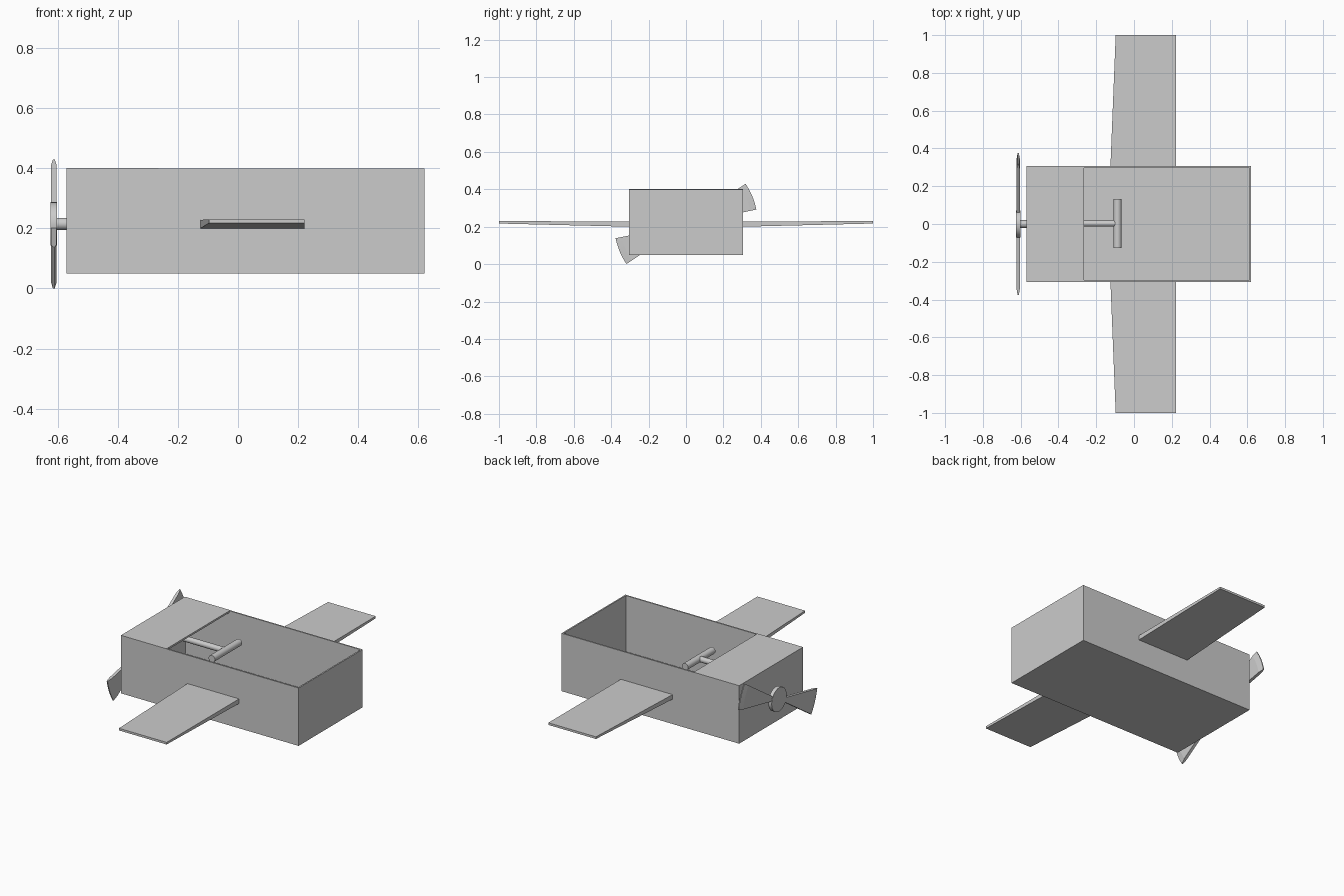
import bpy
import bmesh
from math import radians, sin, cos
from mathutils import Vector, Matrix

default_cube = bpy.data.objects.get("Cube")
if default_cube:
    bpy.data.objects.remove(default_cube, do_unlink=True)

grey = bpy.data.materials.new("plain_grey")
grey.use_nodes = True
colour = (0.6, 0.6, 0.6, 1)
grey.diffuse_color = colour
grey.node_tree.nodes["Principled BSDF"].inputs["Base Color"].default_value = colour


def finish(name, bm):
    """Turn a bmesh into a named grey object."""
    bmesh.ops.recalc_face_normals(bm, faces=bm.faces)
    mesh = bpy.data.meshes.new(name)
    bm.to_mesh(mesh)
    bm.free()
    mesh.materials.append(grey)
    obj = bpy.data.objects.new(name, mesh)
    bpy.context.collection.objects.link(obj)
    return obj


def box_mesh(low, high):
    low, high = Vector(low), Vector(high)
    bm = bmesh.new()
    size = Matrix.Diagonal((high - low).to_4d())
    bmesh.ops.create_cube(bm, size=1, matrix=Matrix.Translation((low + high) / 2) @ size)
    return bm


def loft(name, rings):
    """Skin a row of closed rings and cap both ends."""
    bm = bmesh.new()
    rows = [[bm.verts.new(p) for p in ring] for ring in rings]
    count = len(rows[0])
    for a, b in zip(rows, rows[1:]):
        for i in range(count):
            j = (i + 1) % count
            bm.faces.new((a[i], a[j], b[j], b[i]))
    bm.faces.new(rows[0])
    bm.faces.new(rows[-1])
    return finish(name, bm)


def rod(name, start, end, radius, sides=24):
    start, end = Vector(start), Vector(end)
    axis = end - start
    turn = axis.to_track_quat('Z', 'Y').to_matrix().to_4x4()
    bm = bmesh.new()
    bmesh.ops.create_cone(bm, cap_ends=True, segments=sides, radius1=radius, radius2=radius,
                          depth=axis.length, matrix=Matrix.Translation((start + end) / 2) @ turn)
    obj = finish(name, bm)
    bpy.context.view_layer.objects.active = obj
    for other in bpy.context.selected_objects:
        other.select_set(False)
    obj.select_set(True)
    bpy.ops.object.shade_smooth_by_angle(angle=radians(40))
    return obj


# Open box body: inset the top and push it down to make walls and floor
body = box_mesh((-0.57, -0.306, 0.05), (0.62, 0.306, 0.40))
top = max(body.faces, key=lambda f: f.calc_center_median().z)
bmesh.ops.inset_region(body, faces=[top], thickness=0.012)
inner = bmesh.ops.extrude_face_region(body, geom=[top])["geom"]
bmesh.ops.translate(body, vec=(0, 0, -0.338),
                    verts=[v for v in inner if isinstance(v, bmesh.types.BMVert)])
if top.is_valid:
    bmesh.ops.delete(body, geom=[top], context='FACES_ONLY')
finish("body", body)

# Cowl plate over the nose
finish("cowl", box_mesh((-0.57, -0.306, 0.39), (-0.265, 0.306, 0.401)))


# Tapered wings, mirrored across the body
def wing_ring(y, x_front, x_back, z_low, z_high):
    return [(x_front, y, z_low), (x_back, y, z_low), (x_back, y, z_high), (x_front, y, z_high)]


wings = loft("wings", [wing_ring(0.3, -0.125, 0.222, 0.2, 0.228),
                       wing_ring(1.0, -0.097, 0.222, 0.217, 0.23)])
wings.modifiers.new("mirror", 'MIRROR').use_axis = (False, True, False)

# Propeller: shaft, hub and two fan-shaped blades with thin tips
HUB_X, HUB_Z = -0.613, 0.215
rod("propeller_shaft", (HUB_X, 0, HUB_Z), (-0.56, 0, HUB_Z), 0.02)
rod("propeller_hub", (HUB_X - 0.011, 0, HUB_Z), (HUB_X + 0.011, 0, HUB_Z), 0.072, 32)


def blade_ring(radius, half, turn):
    angles = [radians(turn + 11.5 + 22.5 * i / 8) for i in range(9)]
    edge = [(radius * cos(a), HUB_Z + radius * sin(a)) for a in angles]
    return ([(HUB_X - half, y, z) for y, z in edge]
            + [(HUB_X + half, y, z) for y, z in reversed(edge)])


for name, turn in (("upper_blade", 0), ("lower_blade", 180)):
    loft(name, [blade_ring(r, half, turn)
                for r, half in ((0.03, 0.009), (0.35, 0.009), (0.384, 0.003))])

# Control stick with a cross handle
rod("control_stick", (-0.56, 0.003, 0.32), (-0.087, 0.003, 0.32), 0.017)
rod("control_handle", (-0.087, -0.127, 0.32), (-0.087, 0.133, 0.32), 0.021)
